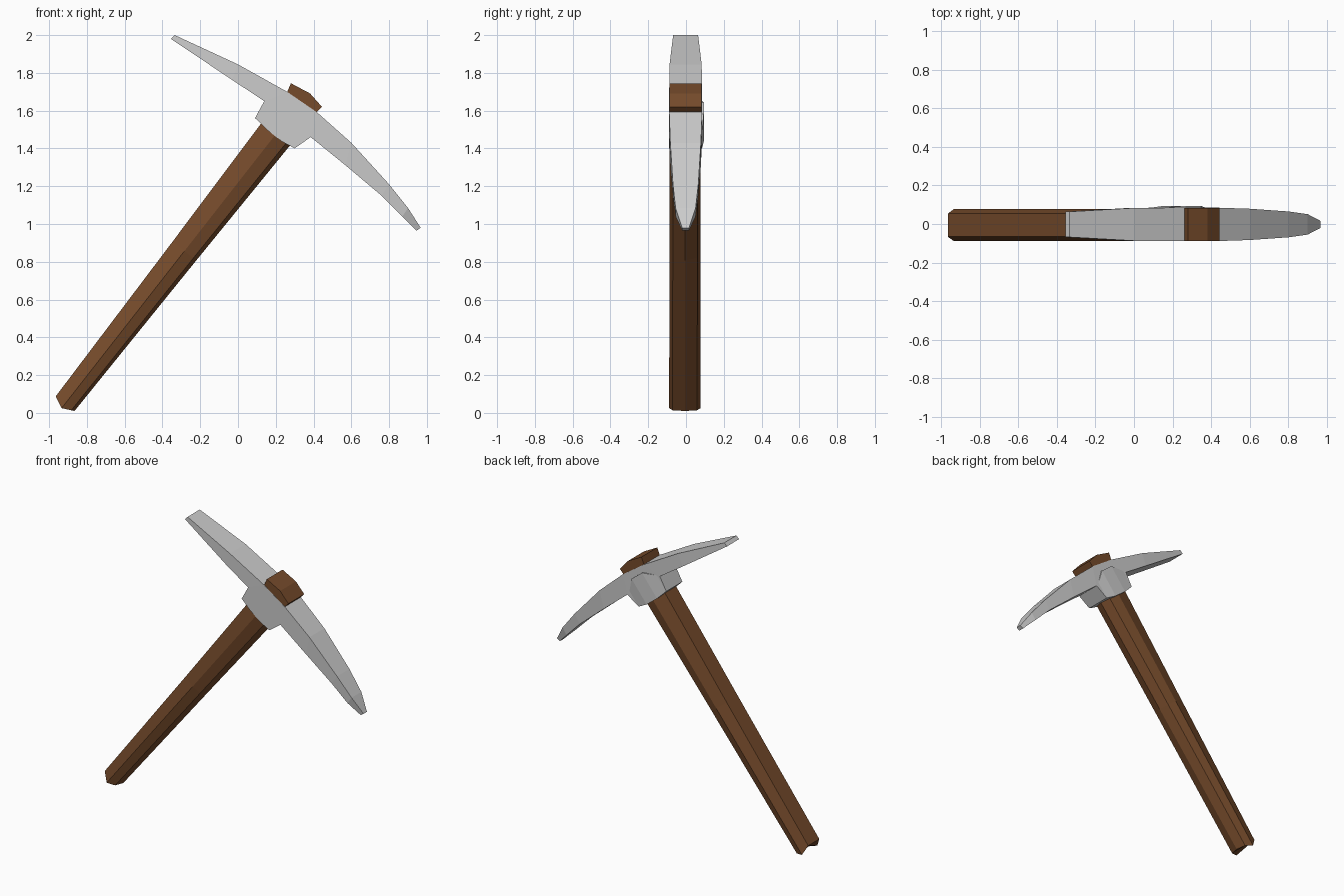
import bpy, bmesh
from mathutils import Vector

if "Cube" in bpy.data.objects:
    bpy.data.objects.remove(bpy.data.objects["Cube"])

AXIS = Vector((0.616, 0, 0.788))     # along the handle
PERP = Vector((0.788, 0, -0.616))    # across the handle, in the head plane


def local(u, y, v):
    p = PERP * (u - 0.751) + AXIS * v
    return Vector((p.x, y, p.z))


def loft(name, rings, mat=None):
    """Closed skin through rings with equal vertex counts."""
    bm = bmesh.new()
    loops = [[bm.verts.new(p) for p in ring] for ring in rings]
    n = len(loops[0])
    for a, b in zip(loops, loops[1:]):
        for i in range(n):
            j = (i + 1) % n
            bm.faces.new((a[i], a[j], b[j], b[i]))
    bm.faces.new(loops[0])
    bm.faces.new(loops[-1])
    bmesh.ops.recalc_face_normals(bm, faces=bm.faces)
    me = bpy.data.meshes.new(name)
    bm.to_mesh(me)
    bm.free()
    ob = bpy.data.objects.new(name, me)
    bpy.context.collection.objects.link(ob)
    if mat:
        me.materials.append(mat)
    return ob


wood = bpy.data.materials.new("wood")
wood.diffuse_color = (0.18, 0.07, 0.024, 1)
wood.use_nodes = True
wood.node_tree.nodes["Principled BSDF"].inputs["Base Color"].default_value = wood.diffuse_color

# handle: faceted, tapering shaft with a slightly domed butt
section = [(-1, -0.06), (0, -0.083), (0.75, -0.065), (1, 0),
           (0.75, 0.065), (0, 0.083), (-1, 0.06)]
rings = [[local(u * 0.063, y - 0.006, -0.555 + 0.03 * abs(u)) for u, y in section]]
for r, v in ((0.08, 0.5), (0.096, 1.28), (0.096, 1.40)):
    rings.append([local(u * r, y - 0.005, v) for u, y in section])
loft("handle", rings, wood)

# handle end showing above the head
cap = [(-0.085, 1.40), (-0.085, 1.48), (-0.103, 1.547), (0.01, 1.567),
       (0.103, 1.55), (0.098, 1.50), (0.098, 1.40)]
loft("handle_top", [[local(u, y, v) for u, v in cap] for y in (-0.088, 0.083)], wood)

# pick blade: chisel end on the left, point on the right
stations = [
    ((-0.335, 2.0), (-0.355, 1.98), 0.066),
    ((0.0, 1.845), (-0.03, 1.762), 0.085),
    ((0.26, 1.70), (0.14, 1.65), 0.087),
    ((0.42, 1.59), (0.385, 1.46), 0.087),
    ((0.60, 1.43), (0.57, 1.31), 0.081),
    ((0.80, 1.21), (0.76, 1.15), 0.067),
    ((0.90, 1.085), (0.87, 1.04), 0.053),
    ((0.967, 0.98), (0.945, 0.965), 0.018),
]
loft("pick_blade", [[(t[0], -w - 0.002, t[1]), (t[0], w - 0.002, t[1]),
                     (b[0], w - 0.002, b[1]), (b[0], -w - 0.002, b[1])]
                    for t, b, w in stations])

# socket collar: flat in front, gently bulged at the back
columns = [(-0.155, 1.386, 1.386, 0.085), (-0.139, 1.285, 1.40, 0.085),
           (-0.05, 1.275, 1.46, 0.094), (0.05, 1.275, 1.46, 0.094),
           (0.125, 1.288, 1.40, 0.085), (0.155, 1.387, 1.40, 0.085)]
columns[0] = (-0.155, 1.38, 1.40, 0.085)
loft("socket_collar", [[local(u, -0.089, lo), local(u, -0.089, hi),
                        local(u, back, hi), local(u, back, lo)]
                       for u, lo, hi, back in columns])
